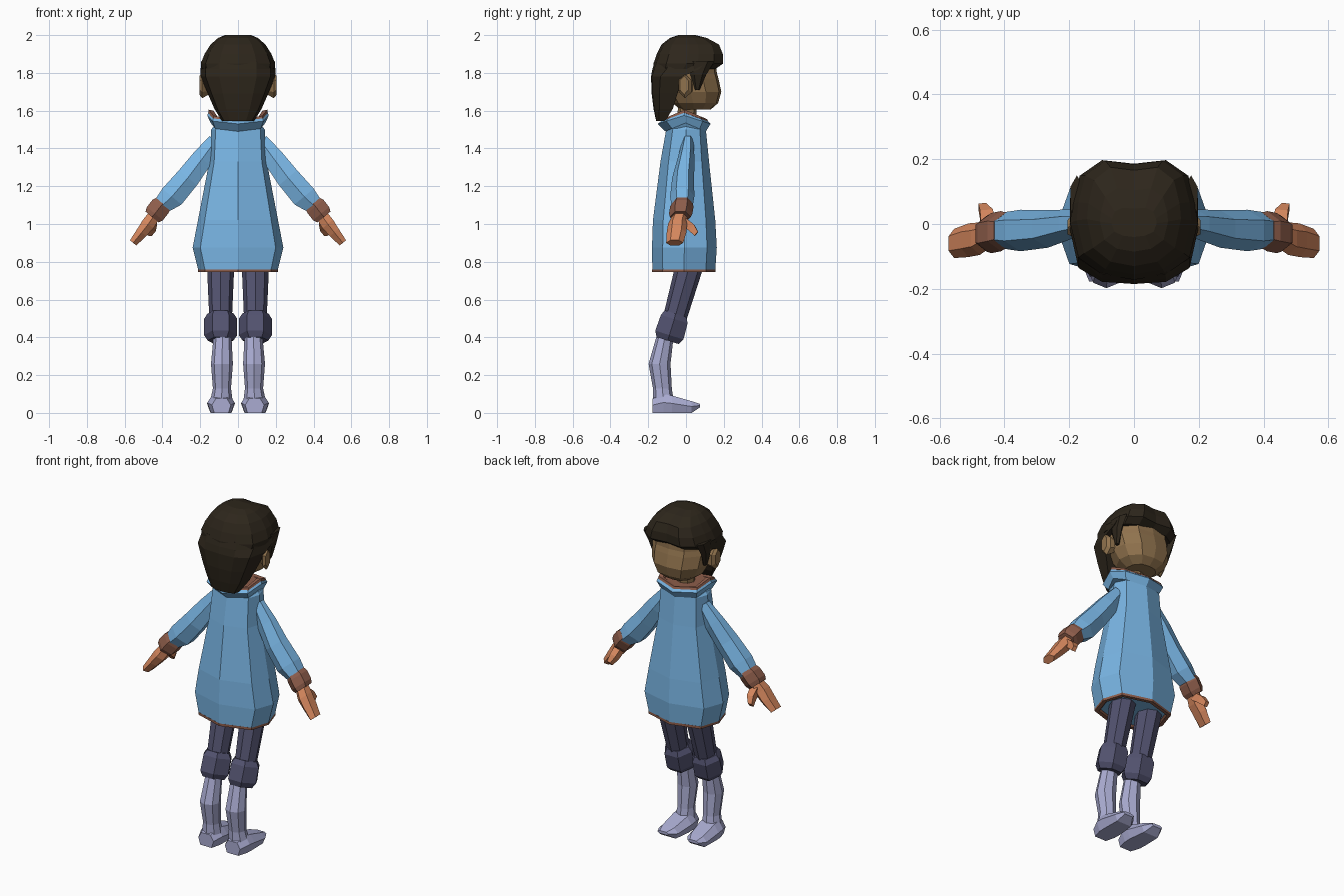
import bpy, bmesh
from mathutils import Vector as V
from math import cos, sin, pi

COLORS = {
    "blue": (.19, .46, .77), "trim": (.27, .11, .07), "skin": (.28, .17, .075),
    "glove": (.66, .24, .11), "hair": (.026, .019, .011),
    "trouser": (.085, .085, .16), "boot": (.40, .41, .64)}
MATS = {}
for key, c in COLORS.items():
    MATS[key] = bpy.data.materials.new(key)
    MATS[key].diffuse_color = (*c, 1)


def loft(name, rings, color, mirror=False):
    """Skin a list of equal-length rings, closing both ends."""
    bm = bmesh.new()
    vs = [[bm.verts.new(p) for p in r] for r in rings]
    n = len(vs[0])
    for a, b in zip(vs, vs[1:]):
        for i in range(n):
            j = (i + 1) % n
            bm.faces.new((a[i], a[j], b[j], b[i]))
    bm.faces.new(vs[0])
    bm.faces.new(vs[-1])
    bmesh.ops.recalc_face_normals(bm, faces=bm.faces)
    me = bpy.data.meshes.new(name)
    bm.to_mesh(me)
    bm.free()
    ob = bpy.data.objects.new(name, me)
    bpy.context.collection.objects.link(ob)
    me.materials.append(MATS[color])
    if mirror:
        m = ob.modifiers.new("mirror", "MIRROR")
        m.use_bisect_axis[0] = False
        m.use_mirror_merge = False
    return ob


def ring(shape, w, b, f, z, dip=0):
    """Symmetric horizontal ring: half width w, y from b to f, dipping at front and back."""
    full = shape + [(-x, y) for x, y in reversed(shape) if x > 0]
    return [(x * w, (f + b) / 2 + y * (f - b) / 2, z - dip * abs(y)) for x, y in full]


def tube(name, secs, d, ref, color, n=6, mirror=True):
    """Limb from sections (centre, half size along ref, half size across), perpendicular to d."""
    d, ref = V(d).normalized(), V(ref)
    u = (ref - d * ref.dot(d)).normalized()
    v = d.cross(u)
    turn = pi / 4 if n == 4 else 0
    pts = [(cos(2 * pi * i / n + turn), sin(2 * pi * i / n + turn)) for i in range(n)]
    mx, my = max(p[0] for p in pts), max(p[1] for p in pts)
    rings = [[V(c) + u * (a * x / mx) + v * (b * y / my) for x, y in pts] for c, a, b in secs]
    return loft(name, rings, color, mirror)


OCT = [(0, -1), (.83, -.67), (1, 0), (.82, .7), (0, 1)]
FACE = [(0, -1), (.7, -.75), (1, -.1), (.93, .45), (.55, .92), (0, 1)]
CAP = [(0, -1), (.5, -.91), (.87, -.63), (1, -.05), (.97, .27), (.85, .74), (.5, 1), (0, .94)]
DRAPE = [(0, -1), (.5, -.92), (.87, -.4), (1, 1)]

# Coat body, hem and collar
loft("coat", [ring(OCT, *r) for r in [
    (.21, -.178, .155, .755), (.24, -.18, .163, .875), (.212, -.175, .155, 1.02),
    (.152, -.135, .122, 1.33), (.142, -.105, .105, 1.5), (.11, -.08, .08, 1.54)]], "blue")
loft("coat_hem", [ring(OCT, *r) for r in [
    (.211, -.179, .156, .76), (.211, -.179, .156, .745), (.19, -.155, .135, .745),
    (.15, -.12, .1, .79)]], "trim")
loft("collar", [ring(OCT, *r) for r in [
    (.145, -.11, .105, 1.535, .045), (.163, -.15, .13, 1.575, .045),
    (.157, -.13, .115, 1.59, .045), (.11, -.08, .08, 1.54, .02)]], "blue")
loft("collar_lining", [ring(OCT, *r) for r in [
    (.158, -.132, .118, 1.588, .045), (.155, -.125, .112, 1.605, .05),
    (.13, -.1, .09, 1.60, .05), (.1, -.07, .07, 1.54, .02)]], "trim")

# Neck, head, ears
tube("neck", [((0, 0, 1.5), .055, .05), ((0, .01, 1.66), .055, .05)],
     (0, 0, 1), (1, 0, 0), "skin", 8, False)
loft("head", [ring(FACE, *r) for r in [
    (.085, -.03, .13, 1.605), (.135, -.07, .17, 1.64), (.165, -.11, .187, 1.70),
    (.172, -.13, .172, 1.77), (.17, -.13, .163, 1.80), (.165, -.13, .16, 1.88)]], "skin")
tube("ear", [((.155, .015, 1.725), .04, .02), ((.19, -.005, 1.73), .064, .034),
             ((.205, -.01, 1.735), .05, .022)], (1, 0, 0), (0, 0, 1), "skin")

# Hair: cap with fringe, back drape, side locks
loft("hair_cap", [ring(CAP, *r) for r in [
    (.19, -.17, .155, 1.82), (.197, -.172, .197, 1.85), (.177, -.155, .195, 1.90),
    (.145, -.13, .175, 1.95), (.105, -.085, .11, 1.985), (.07, -.04, .05, 2.0)]], "hair")
loft("hair_back", [ring(DRAPE, *r) for r in [
    (.193, -.165, .11, 1.86), (.198, -.178, .07, 1.82), (.197, -.185, -.02, 1.78),
    (.16, -.182, -.045, 1.69), (.125, -.172, -.07, 1.61), (.085, -.158, -.11, 1.545)]], "hair")
tube("side_lock", [((.176, .08, 1.86), .07, .02), ((.176, .065, 1.79), .042, .018),
                   ((.168, .06, 1.71), .012, .01)], (0, 0, -1), (0, 1, 0), "hair")

# Sleeves, wrist cuffs, hands
arm = (.64, 0, -.77)
tube("sleeve", [((.12, .01, 1.44), .03, .04), ((.19, 0, 1.345), .045, .055),
                ((.265, -.015, 1.245), .058, .062), ((.35, -.02, 1.145), .064, .066),
                ((.41, -.02, 1.09), .055, .045)], arm, (0, 1, 0), "blue")
tube("wrist_cuff", [((.395, -.02, 1.11), .055, .047), ((.41, -.022, 1.093), .062, .055),
                    ((.44, -.028, 1.055), .062, .055), ((.455, -.03, 1.037), .055, .045)],
     arm, (0, 1, 0), "trim")
tube("hand", [((.44, -.03, 1.05), .04, .032), ((.475, -.045, 1.0), .05, .036),
              ((.51, -.05, .955), .052, .03), ((.555, -.06, .90), .045, .022)],
     arm, (0, 1, 0), "glove")
tube("thumb", [((.45, -.015, 1.015), .022, .022), ((.455, .03, .98), .02, .021),
               ((.468, .055, .948), .012, .014)], (.1, .7, -.6), (1, 0, 0), "glove", 4)

# Trouser legs and knee cuffs
leg = (0, -.3, -.95)
X = (1, 0, 0)
tube("trouser_leg", [((.09, .04, .84), .07, .07), ((.092, .01, .75), .071, .072),
                     ((.092, -.06, .5), .06, .062)], leg, X, "trouser", 8)
tube("knee_cuff", [((.092, -.055, .525), .07, .06), ((.092, -.062, .497), .088, .074),
                   ((.092, -.088, .412), .088, .078), ((.092, -.097, .383), .068, .062)],
     leg, X, "trouser")

# Boots: shaft and foot
tube("boot_shaft", [((.082, -.11, .41), .047, .045), ((.085, -.14, .26), .058, .058),
                    ((.085, -.125, .13), .048, .05), ((.088, -.12, .06), .06, .055)],
     (0, 0, -1), X, "boot", 8)
foot = [(-.178, .088, .05, 0, .075), (-.12, .09, .072, 0, .10), (-.075, .09, .074, 0, .092),
        (.03, .095, .064, 0, .062), (.075, .10, .036, .03, .047)]
loft("foot", [[(cx + sx * w, y, z) for sx, z in
               [(-.75, lo), (.75, lo), (1, lo + .55 * (hi - lo)), (.6, hi), (-.6, hi),
                (-1, lo + .55 * (hi - lo))]] for y, cx, w, lo, hi in foot], "boot", True)
